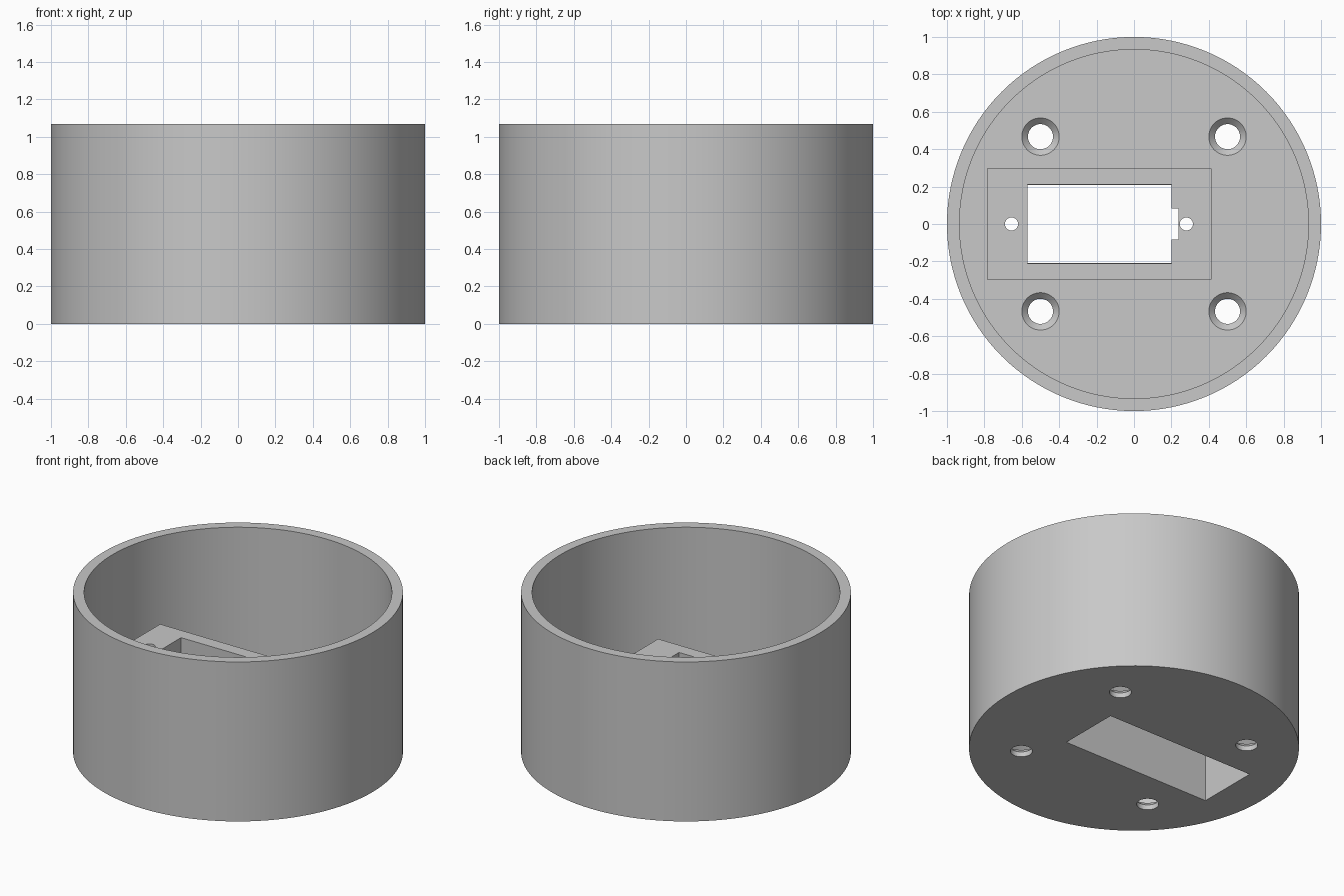
import bpy
import bmesh
from math import pi, radians

if "Cube" in bpy.data.objects:
    bpy.data.objects.remove(bpy.data.objects["Cube"], do_unlink=True)

HEIGHT, WALL, FLOOR = 1.067, 0.067, 0.067
BLOCK_TOP, PLATE = 0.53, 0.133
EPS = 0.05

grey = bpy.data.materials.new("plain_grey")
grey.use_nodes = True
colour = (0.58, 0.58, 0.58, 1)
grey.diffuse_color = colour
grey.node_tree.nodes["Principled BSDF"].inputs["Base Color"].default_value = colour


def make_object(name, bm):
    bmesh.ops.recalc_face_normals(bm, faces=bm.faces)
    mesh = bpy.data.meshes.new(name)
    bm.to_mesh(mesh)
    bm.free()
    mesh.materials.append(grey)
    obj = bpy.data.objects.new(name, mesh)
    bpy.context.collection.objects.link(obj)
    return obj


def box(name, x0, x1, half_y, z0, z1):
    bm = bmesh.new()
    bmesh.ops.create_cube(bm, size=1)
    for v in bm.verts:
        v.co = (x1 if v.co.x > 0 else x0,
                half_y if v.co.y > 0 else -half_y,
                z1 if v.co.z > 0 else z0)
    return make_object(name, bm)


def turned(name, profile, x=0, y=0, segments=48):
    """Solid of revolution from (radius, z) points, closed on the axis."""
    bm = bmesh.new()
    verts = [bm.verts.new((r, 0, z)) for r, z in profile]
    edges = [bm.edges.new(pair) for pair in zip(verts, verts[1:])]
    bmesh.ops.spin(bm, geom=verts + edges, cent=(0, 0, 0), axis=(0, 0, 1),
                   angle=2 * pi, steps=segments, use_duplicate=False)
    bmesh.ops.remove_doubles(bm, verts=bm.verts, dist=0.0001)
    bmesh.ops.translate(bm, verts=bm.verts, vec=(x, y, 0))
    return make_object(name, bm)


def combine(target, tool, operation):
    mod = target.modifiers.new(tool.name, "BOOLEAN")
    mod.operation = operation
    mod.solver = "EXACT"
    mod.object = tool
    bpy.context.view_layer.objects.active = target
    bpy.ops.object.modifier_apply(modifier=mod.name)
    bpy.data.objects.remove(tool, do_unlink=True)


# Open round cup
inner = 1 - WALL
cup = turned("round_housing", [(0, 0), (1, 0), (1, HEIGHT), (inner, HEIGHT),
                               (inner, FLOOR), (0, FLOOR)], segments=128)

# Raised mounting block on the floor
combine(cup, box("mounting_block", -0.785, 0.415, 0.298, FLOOR / 2, BLOCK_TOP), "UNION")

# Cavity open to the underside, with window and cable notch through the top plate
under_plate = BLOCK_TOP - PLATE
combine(cup, box("cavity", -0.74, 0.36, 0.208, -EPS, under_plate), "DIFFERENCE")
combine(cup, box("window", -0.57, 0.2, 0.212, under_plate - EPS, BLOCK_TOP + EPS), "DIFFERENCE")
combine(cup, box("cable_notch", 0.15, 0.237, 0.083, under_plate - EPS, BLOCK_TOP + EPS), "DIFFERENCE")

# Small fixing holes in the top plate
for x in (-0.655, 0.28):
    z0, z1 = under_plate - EPS, BLOCK_TOP + EPS
    hole = turned("fixing_hole", [(0, z0), (0.035, z0), (0.035, z1), (0, z1)], x, 0, 32)
    combine(cup, hole, "DIFFERENCE")

# Countersunk screw holes in the floor
for x in (-0.5, 0.5):
    for y in (-0.467, 0.467):
        hole = turned("screw_hole", [(0, -EPS), (0.067, -EPS), (0.067, FLOOR / 2),
                                     (0.1, FLOOR), (0.1, FLOOR + EPS), (0, FLOOR + EPS)], x, y)
        combine(cup, hole, "DIFFERENCE")

# Smooth round walls, crisp edges
bpy.ops.object.select_all(action="DESELECT")
cup.select_set(True)
bpy.context.view_layer.objects.active = cup
bpy.ops.object.shade_smooth_by_angle(angle=radians(30))
